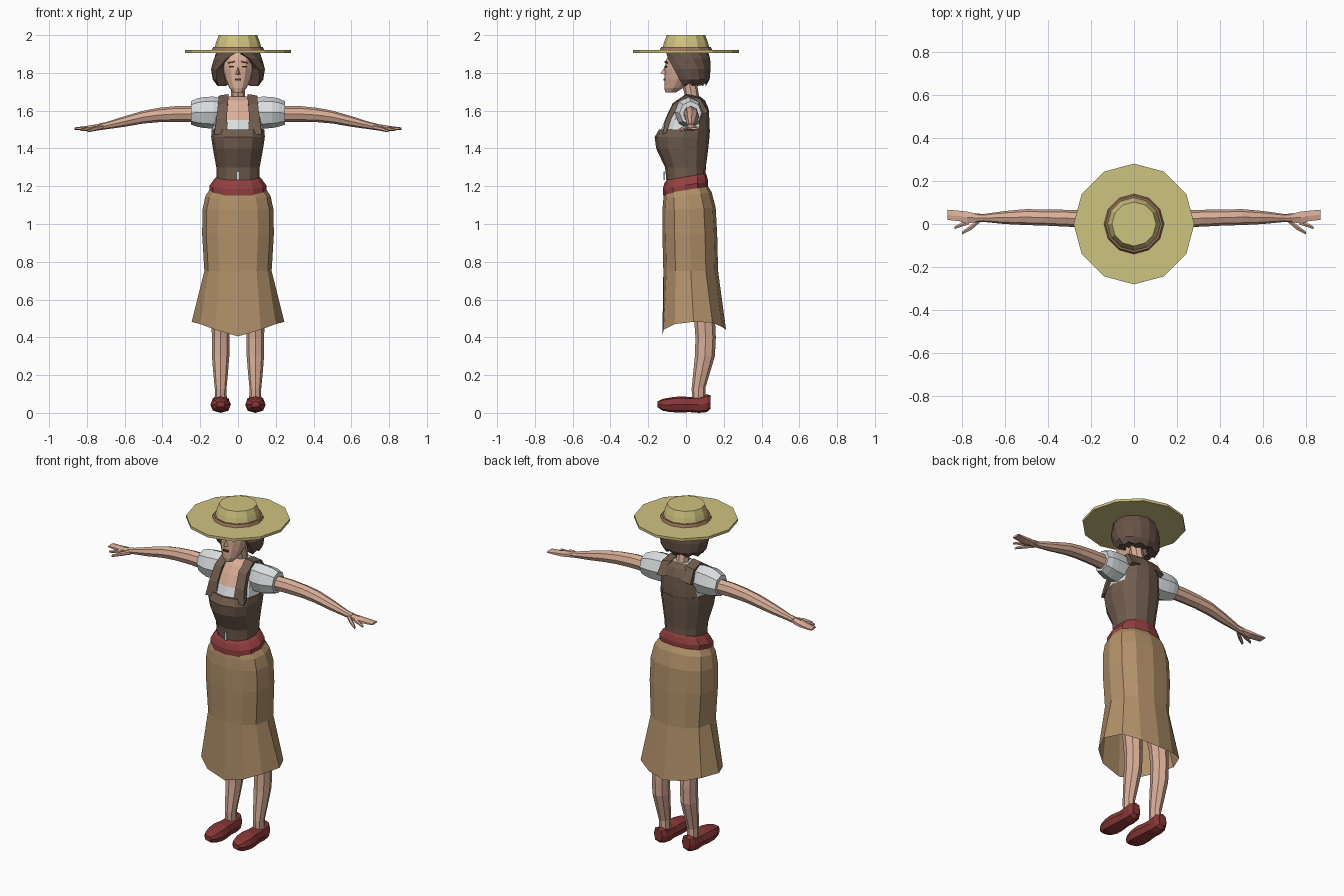
import bpy, bmesh
from math import sin, cos, pi, radians, copysign
from mathutils import Vector


def lin(c):
    c /= 255
    return c / 12.92 if c < 0.04045 else ((c + 0.055) / 1.055) ** 2.4


def mat(name, r, g, b):
    m = bpy.data.materials.new(name)
    m.diffuse_color = (lin(r), lin(g), lin(b), 1)
    return m


SKIN = mat("skin", 218, 174, 152)
HAIR = mat("hair_brown", 104, 83, 72)
STRAW = mat("straw", 206, 195, 128)
BAND = mat("hat_band_brown", 158, 116, 92)
VEST = mat("vest_brown", 112, 92, 78)
WHITE = mat("blouse_white", 218, 223, 223)
BELT = mat("belt_red", 148, 64, 64)
SHOE = mat("shoe_red", 136, 54, 54)
TAN = mat("skirt_tan", 178, 145, 106)
DARK = mat("dark_brown", 78, 50, 46)


def mesh(name, verts, faces, mats, rule=None):
    """Flat-shaded object; rule(face centre) picks the material slot."""
    bm = bmesh.new()
    vs = [bm.verts.new(v) for v in verts]
    for f in faces:
        bm.faces.new([vs[i] for i in f])
    bmesh.ops.recalc_face_normals(bm, faces=bm.faces[:])
    if rule:
        for f in bm.faces:
            f.material_index = rule(f.calc_center_median())
    me = bpy.data.meshes.new(name)
    bm.to_mesh(me)
    bm.free()
    for m in mats:
        me.materials.append(m)
    ob = bpy.data.objects.new(name, me)
    bpy.context.collection.objects.link(ob)
    return ob


def loft(name, rings, mats, caps=(True, True), rule=None):
    n = len(rings[0])
    verts = [p for r in rings for p in r]
    faces = [(k * n + i, k * n + (i + 1) % n, (k + 1) * n + (i + 1) % n, (k + 1) * n + i)
             for k in range(len(rings) - 1) for i in range(n)]
    if caps[0]:
        faces.append(tuple(range(n)))
    if caps[1]:
        faces.append(tuple(range(len(verts) - n, len(verts))))
    return mesh(name, verts, faces, mats, rule)


def ring(c, ra, rb, axis="z", n=12, e=1.0, tilt=0.0):
    """Superellipse ring around c, starting at the front (or bottom)."""
    pts = []
    for i in range(n):
        a = 2 * pi * i / n
        s, t = (copysign(abs(f) ** e, f) if abs(f) > 1e-6 else 0 for f in (sin(a), -cos(a)))
        u, v = ra * s, rb * t
        off = {"z": (u, v, tilt * v), "x": (0, u, v), "y": (u, 0, v)}[axis]
        pts.append(Vector(c) + Vector(off))
    return pts


def stack(name, rows, mats, x=0, n=12, e=1.0, tilt=0.0, **kw):
    """Vertical loft from rows of (z, y centre, x radius, y radius)."""
    return loft(name, [ring((x, y, z), rx, ry, n=n, e=e, tilt=tilt)
                       for z, y, rx, ry in rows], mats, **kw)


def limb(name, s, rows, mats, n=8):
    """Sideways loft from rows of (x, y centre, z centre, y radius, z radius)."""
    return loft(name, [ring((s * x, y, z), ry, rz, "x", n) for x, y, z, ry, rz in rows], mats)


# Hat
stack("hat_brim", [(1.905, 0, .28, .28), (1.92, 0, .28, .28)], [STRAW])
stack("hat_band", [(1.918, 0, .14, .14), (1.936, 0, .132, .132)], [BAND])
stack("hat_crown", [(1.92, 0, .127, .127), (1.965, 0, .115, .115), (2.0, 0, .102, .102)], [STRAW])

# Head and neck
stack("head", [(1.695, -.083, .024, .026), (1.72, -.065, .046, .05), (1.765, -.045, .066, .07),
               (1.82, -.03, .08, .084), (1.87, -.02, .085, .085), (1.91, 0, .08, .085)], [SKIN])
stack("neck", [(1.60, .04, .05, .045), (1.66, .035, .036, .037), (1.76, .015, .036, .04)], [SKIN], n=8)

# Bobbed hair, open around the face with a ragged lower edge
rings = []
for k, (z, cy, rx, ry, a0) in enumerate([(1.73, .02, .112, .085, 68), (1.765, .02, .135, .105, 58),
                                         (1.82, .012, .143, .118, 50), (1.875, .01, .13, .118, 28),
                                         (1.912, .005, .115, .112, 3)]):
    arc = [radians(a0 + (360 - 2 * a0) * i / 12) for i in range(13)]
    jag = [.016 * (i % 2) if k == 0 else 0 for i in range(13)]
    out = [Vector((rx * sin(a), cy - ry * cos(a), z + j)) for a, j in zip(arc, jag)]
    inn = [Vector((.6 * rx * sin(a), cy - .6 * ry * cos(a), z + j)) for a, j in zip(arc, jag)]
    rings.append(out + inn[::-1])
loft("hair", rings, [HAIR])


def plate(name, c, size, m, turn=0.0, roll=0.0):
    bpy.ops.mesh.primitive_cube_add(size=1, location=c, rotation=(0, roll, turn))
    ob = bpy.context.object
    ob.name, ob.scale = name, size
    ob.data.materials.append(m)


# Face
for s in (1, -1):
    plate("eye", (s * .034, -.107, 1.832), (.026, .007, .008), DARK, s * .28)
    plate("eyebrow", (s * .036, -.105, 1.856), (.036, .008, .007), HAIR, s * .28, s * .2)
plate("mouth", (0, -.1145, 1.764), (.03, .009, .011), DARK)
mesh("nose", [(0, -.111, 1.835), (.014, -.11, 1.79), (-.014, -.11, 1.79), (0, -.135, 1.797)],
     [(0, 1, 3), (0, 3, 2), (1, 2, 3), (0, 2, 1)], [SKIN])

# Vest body
stack("vest_body", [(1.21, 0, .112, .102), (1.30, -.003, .115, .108), (1.40, -.02, .133, .138),
                    (1.46, -.021, .142, .145), (1.50, -.008, .14, .135)], [VEST], e=.88)
plate("vest_notch", (0, -.114, 1.255), (.014, .008, .045), WHITE)


# Upper torso: bare neckline, white blouse, brown vest back
def torso_rule(c):
    if c.y > .06 and abs(c.x) < .115:
        return 2
    return 1 if c.y < .0 and abs(c.x) < .06 and c.z > 1.55 else 0


stack("upper_torso", [(1.49, -.005, .137, .13), (1.55, .006, .13, .118), (1.61, .02, .125, .1),
                      (1.655, .025, .1, .075), (1.675, .03, .05, .045)],
      [WHITE, SKIN, VEST], e=.88, rule=torso_rule)

# Vest straps over the shoulders
path = [(.09, -.125, 1.48, .037), (.087, -.108, 1.56, .028), (.08, -.07, 1.64, .026),
        (.075, .0, 1.688, .026), (.077, .075, 1.672, .028), (.08, .118, 1.60, .03)]
for s in (1, -1):
    rings = []
    for x, y, z, w in path:
        d = (Vector((0, y, z)) - Vector((0, .02, 1.57))).normalized() * .028
        a, b = Vector((s * (x - w), y, z)), Vector((s * (x + w), y, z - .008))
        rings.append([a, b, b - d, a - d])
    loft("vest_strap", rings, [VEST])

# Belt
stack("belt", [(1.17, -.003, .15, .118), (1.205, -.003, .15, .12), (1.235, -.002, .128, .113),
               (1.25, 0, .114, .104)], [BELT], e=.88, tilt=.17)

# Skirt with a flared, uneven hem
rings = [ring((0, y, z), rx, ry, e=.85, tilt=t) for z, y, rx, ry, t in
         [(1.18, .0, .152, .116, .17), (1.15, .008, .172, .128, .14), (1.08, .016, .187, .141, .05),
          (.95, .02, .19, .145, 0), (.75, .025, .178, .145, 0)]]
half = [(0, -.125, .405), (.12, -.118, .44), (.2, -.06, .47), (.245, .04, .482),
        (.2, .14, .478), (.11, .19, .455), (0, .212, .44)]
rings.append([Vector(p) for p in half] + [Vector((-x, y, z)) for x, y, z in half[-2:0:-1]])
loft("skirt", rings, [TAN], caps=(True, False))

for s in (1, -1):
    # Puffed sleeve
    limb("sleeve", s, [(.08, .02, 1.59, .06, .075), (.13, .015, 1.59, .072, .085),
                       (.18, .015, 1.59, .076, .082), (.215, .02, 1.59, .07, .075),
                       (.248, .024, 1.588, .058, .062)], [WHITE])
    # Arm and hand
    limb("arm", s, [(.22, .025, 1.582, .041, .043), (.32, .027, 1.583, .039, .042),
                    (.42, .03, 1.577, .037, .038), (.5, .032, 1.566, .037, .034),
                    (.6, .03, 1.543, .03, .028), (.7, .028, 1.52, .018, .019),
                    (.735, .028, 1.514, .022, .018)], [SKIN])
    limb("palm_and_fingers", s, [(.72, .028, 1.515, .02, .017), (.775, .03, 1.508, .032, .016),
                                 (.81, .037, 1.506, .028, .012), (.866, .043, 1.505, .027, .006)],
         [SKIN], 6)
    limb("index_finger", s, [(.765, .01, 1.507, .014, .012), (.8, -.003, 1.503, .011, .009),
                             (.832, -.017, 1.498, .007, .006)], [SKIN], 6)
    limb("thumb", s, [(.715, .018, 1.512, .013, .013), (.755, -.015, 1.505, .014, .012),
                      (.797, -.042, 1.492, .008, .007)], [SKIN], 6)
    # Leg
    stack("leg", [(.06, .068, .03, .036), (.13, .066, .031, .036), (.2, .08, .038, .043),
                  (.3, .1, .046, .053), (.4, .104, .046, .054), (.5, .098, .05, .055),
                  (.7, .06, .065, .065)], [SKIN], x=s * .092, n=8)
    # Clog: rows of y, half width, bottom, top
    rows = [(-.15, .022, .03, .06), (-.125, .042, .012, .074), (-.08, .054, .004, .082),
            (-.03, .053, .002, .088), (.02, .046, .004, .084), (.07, .045, .0, .086),
            (.11, .042, .004, .098), (.13, .026, .022, .094)]
    loft("clog", [ring((s * .092, y, (b + t) / 2), w, (t - b) / 2, "y", 8, .75)
                  for y, w, b, t in rows], [SHOE])
